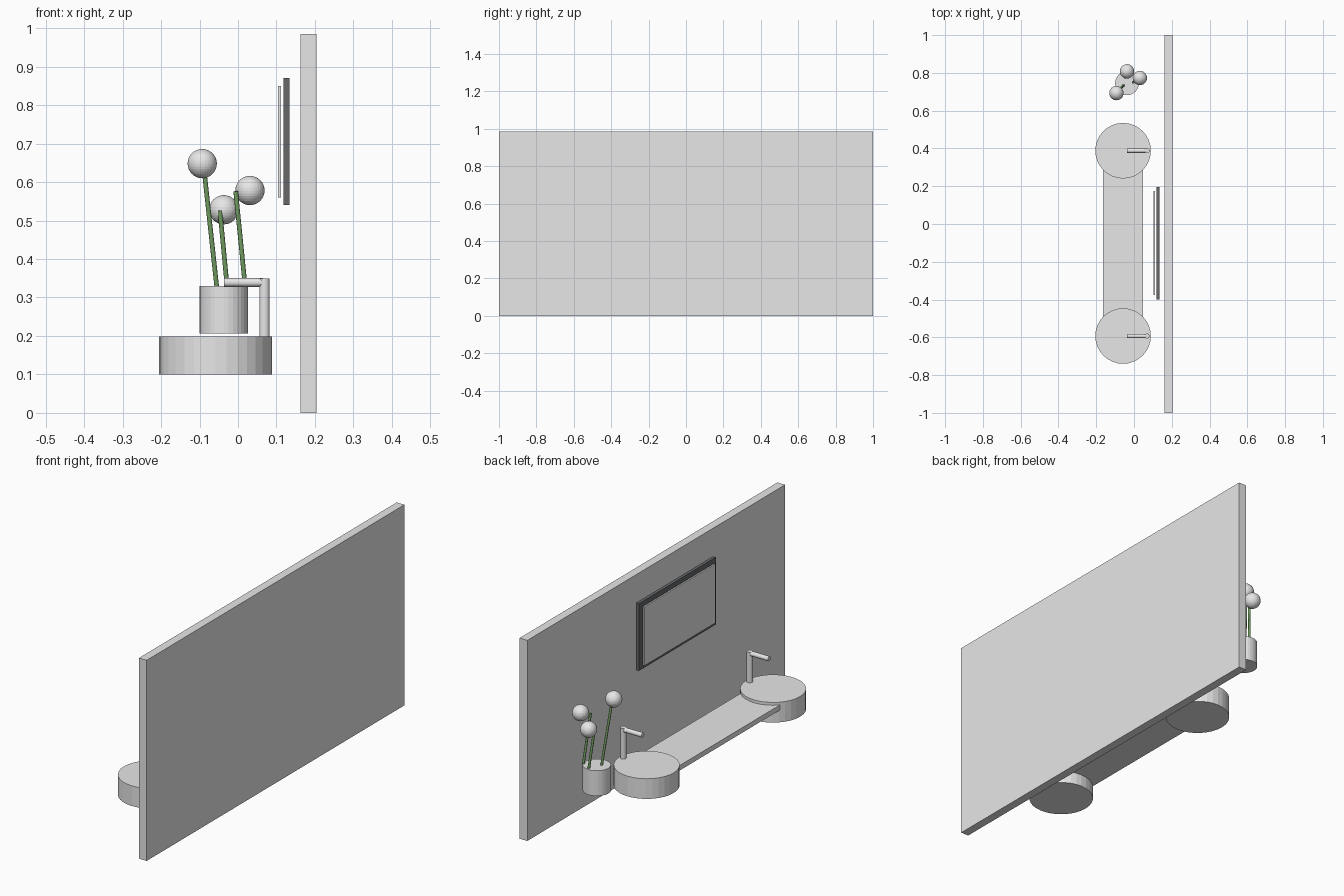
import bpy
from mathutils import Vector

cube = bpy.data.objects.get("Cube")
if cube:
    bpy.data.objects.remove(cube, do_unlink=True)


def material(name, color):
    mat = bpy.data.materials.new(name)
    mat.use_nodes = True
    mat.diffuse_color = (*color, 1)
    mat.node_tree.nodes["Principled BSDF"].inputs["Base Color"].default_value = (*color, 1)
    return mat


light_grey = material("light_grey", (0.8, 0.8, 0.8))
dark_grey = material("dark_grey", (0.13, 0.135, 0.14))
stem_green = material("stem_green", (0.18, 0.36, 0.13))


def finish(name, mat):
    obj = bpy.context.object
    obj.name = name
    obj.data.materials.append(mat)
    return obj


def box(name, low, high, mat):
    low, high = Vector(low), Vector(high)
    bpy.ops.mesh.primitive_cube_add(size=1, location=(low + high) / 2)
    bpy.context.object.scale = high - low
    return finish(name, mat)


def rod(name, start, end, radius, mat, sides=32):
    start, end = Vector(start), Vector(end)
    axis = end - start
    bpy.ops.mesh.primitive_cylinder_add(vertices=sides, radius=radius, depth=axis.length,
                                        location=(start + end) / 2)
    bpy.context.object.rotation_euler = axis.to_track_quat("Z", "Y").to_euler()
    return finish(name, mat)


# Wall and the framed mirror hung in front of it
box("wall", (0.162, -1, 0), (0.204, 1, 0.985), light_grey)
box("mirror_frame", (0.118, -0.4, 0.54), (0.134, 0.197, 0.87), dark_grey)
box("mirror_panel", (0.104, -0.376, 0.56), (0.112, 0.175, 0.85), light_grey)

# Counter joining two round basins, each with its tap
box("counter", (-0.165, -0.593, 0.16), (0.048, 0.388, 0.185), light_grey)
for side, y in (("back", 0.388), ("front", -0.593)):
    rod(side + "_basin", (-0.058, y, 0.1), (-0.058, y, 0.199), 0.147, light_grey)
    rod(side + "_tap_post", (0.069, y, 0.19), (0.069, y, 0.349), 0.0135, light_grey)
    rod(side + "_tap_spout", (-0.037, y, 0.339), (0.065, y, 0.339), 0.0115, light_grey)

# Flower pot with three round blooms on leaning stems
rod("flower_pot", (-0.037, 0.745, 0.206), (-0.037, 0.745, 0.33), 0.063, light_grey)
flowers = [
    ((-0.055, 0.734, 0.325), (-0.088, 0.702, 0.63), (-0.093, 0.693, 0.648)),
    ((-0.028, 0.795, 0.325), (-0.047, 0.775, 0.526), (-0.037, 0.808, 0.528)),
    ((0.019, 0.77, 0.325), (-0.006, 0.749, 0.576), (0.031, 0.773, 0.578)),
]
for i, (base, tip, bloom) in enumerate(flowers, 1):
    rod(f"stem_{i}", base, tip, 0.006, stem_green, 16)
    bpy.ops.mesh.primitive_uv_sphere_add(segments=32, ring_count=16, radius=0.038, location=bloom)
    finish(f"bloom_{i}", light_grey)
